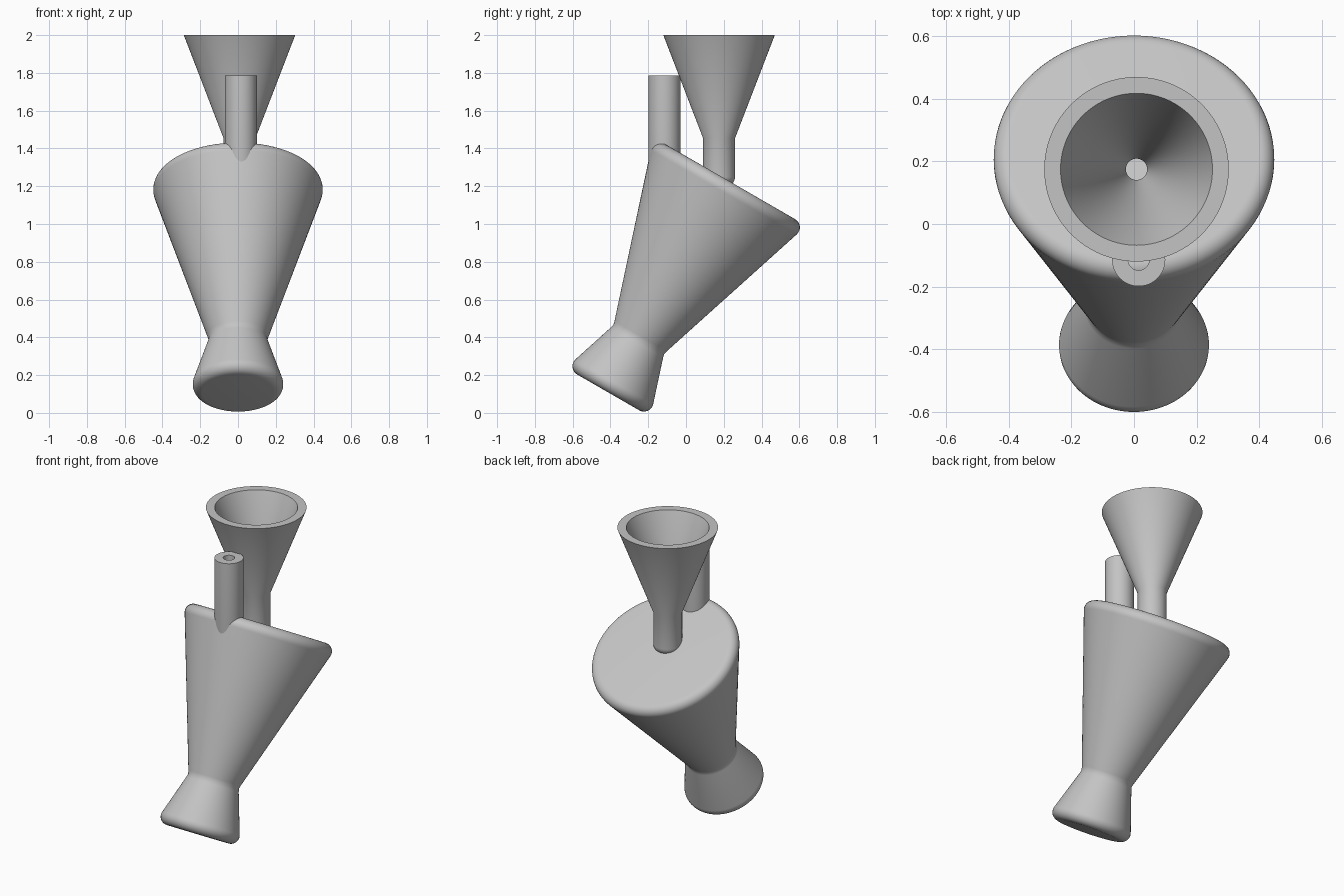
import bpy, bmesh, math
from mathutils import Matrix, Vector

if "Cube" in bpy.data.objects:
    bpy.data.objects.remove(bpy.data.objects["Cube"])

grey = bpy.data.materials.new("light grey")
grey.diffuse_color = (0.55, 0.55, 0.55, 1)
grey.use_nodes = True
grey.node_tree.nodes["Principled BSDF"].inputs["Base Color"].default_value = grey.diffuse_color


def arc(cr, cz, rad, a0, a1, n=8):
    """Points (radius, height) of a rounded corner, angles in degrees."""
    return [(cr + rad * math.cos(math.radians(a0 + (a1 - a0) * i / n)),
             cz + rad * math.sin(math.radians(a0 + (a1 - a0) * i / n)))
            for i in range(n + 1)]


def lathe(name, profile, matrix, closed=False, steps=96):
    """Spin a (radius, height) profile round z, then place it."""
    bm = bmesh.new()
    vs = [bm.verts.new((r, 0, z)) for r, z in profile]
    es = [bm.edges.new(p) for p in zip(vs, vs[1:])]
    if closed:
        es.append(bm.edges.new((vs[-1], vs[0])))
    bmesh.ops.spin(bm, geom=vs + es, cent=(0, 0, 0), axis=(0, 0, 1),
                   angle=2 * math.pi, steps=steps)
    bmesh.ops.remove_doubles(bm, verts=bm.verts, dist=1e-5)
    bmesh.ops.recalc_face_normals(bm, faces=bm.faces)
    me = bpy.data.meshes.new(name)
    bm.to_mesh(me)
    bm.free()
    me.materials.append(grey)
    ob = bpy.data.objects.new(name, me)
    bpy.context.collection.objects.link(ob)
    ob.matrix_world = matrix
    bpy.ops.object.select_all(action='DESELECT')
    ob.select_set(True)
    bpy.context.view_layer.objects.active = ob
    bpy.ops.object.shade_smooth_by_angle(angle=math.radians(30))
    return ob


# tilted hourglass body: two cones with rounded rims, leaning back 30 degrees
S_BOT, S_WAIST, S_TOP = -0.112, 0.212, 1.177
R_WAIST, SLOPE, FIL = 0.153, 0.326, 0.05
lean = math.degrees(math.atan(SLOPE))


def fillet_centre(s):
    return R_WAIST + SLOPE * abs(s - S_WAIST) - FIL * math.hypot(1, SLOPE)


lo, hi = S_BOT + FIL, S_TOP - FIL
body = [(0, S_BOT)]
body += arc(fillet_centre(lo), lo, FIL, -90, lean)
body += [(R_WAIST + 0.007, S_WAIST - 0.02), (R_WAIST + 0.002, S_WAIST),
         (R_WAIST + 0.007, S_WAIST + 0.02)]
body += arc(fillet_centre(hi), hi, FIL, -lean, 90)
body += [(0, S_TOP)]
tilt = Matrix.Rotation(math.radians(-30), 4, 'X')
offset = tilt @ Vector((0, -0.411, 0))
lathe("body", body, Matrix.Translation(offset) @ tilt)

# funnel with a stem and a narrow bore
R_STEM, R_BORE, FOOT = 0.085, 0.034, 1.2
foot = [(R_BORE, FOOT)] + arc(R_STEM - 0.05, FOOT + 0.05, 0.05, -90, 0)
funnel = foot + [(R_STEM, 1.455), (0.295, 2.0), (0.243, 2.0), (R_BORE, 1.455)]
lathe("funnel", funnel, Matrix.Translation((0.008, 0.175, 0)), True)

# straight pipe in front of the funnel
pipe = foot + [(R_STEM, 1.787), (R_BORE, 1.787)]
lathe("pipe", pipe, Matrix.Translation((0.015, -0.114, 0)), True)
